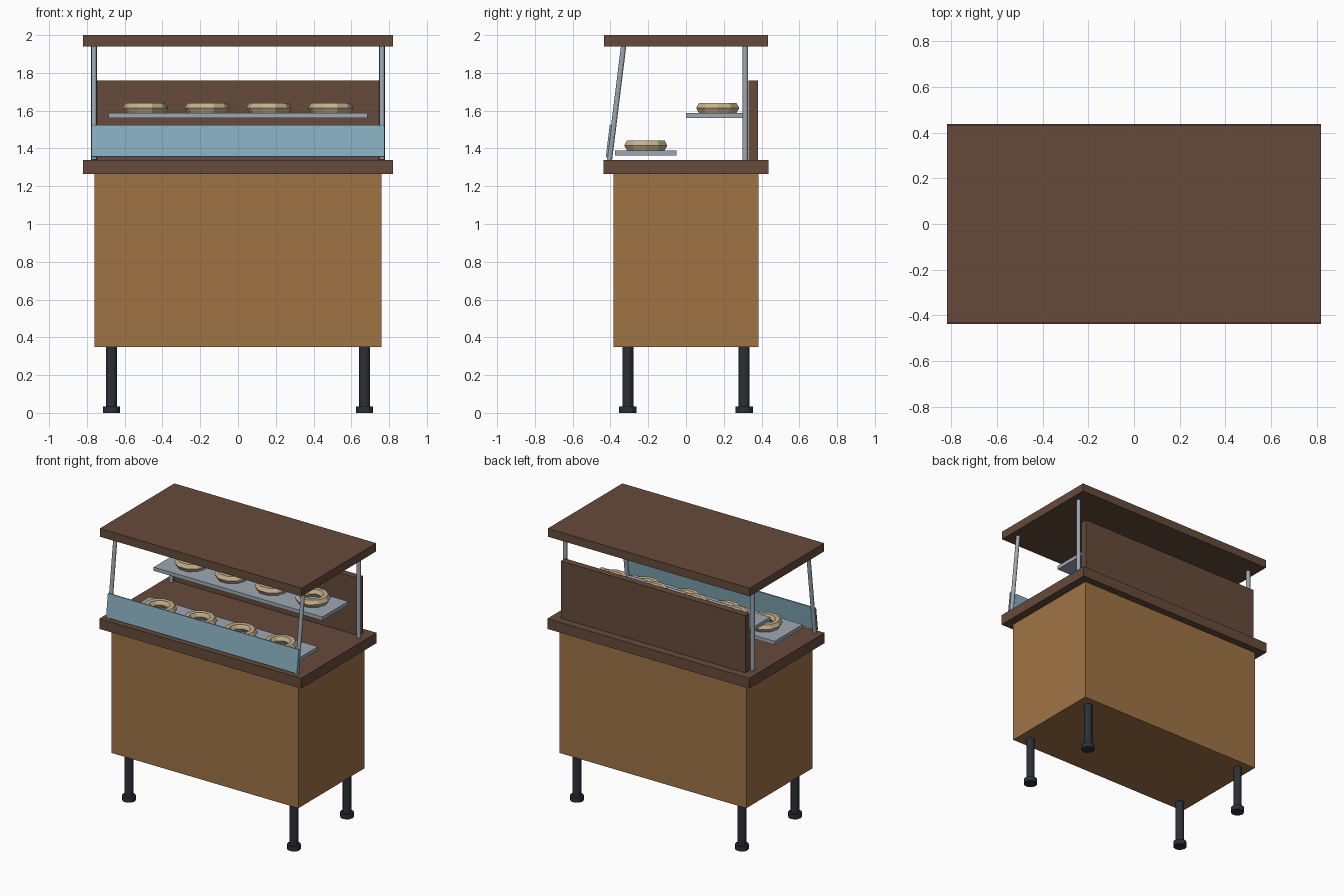
import bpy
from math import pi
from mathutils import Vector

old = bpy.data.objects.get("Cube")
if old:
    bpy.data.objects.remove(old, do_unlink=True)


def material(name, rgb):
    m = bpy.data.materials.new(name)
    m.use_nodes = True
    colour = (*[(c / 255) ** 2.2 for c in rgb], 1)
    m.diffuse_color = colour
    m.node_tree.nodes["Principled BSDF"].inputs["Base Color"].default_value = colour
    return m


WOOD = material("light wood", (158, 115, 71))
DARK_WOOD = material("dark wood", (102, 76, 61))
STEEL = material("steel", (156, 167, 177))
GLASS = material("blue glass", (134, 173, 190))
IRON = material("dark iron", (47, 52, 58))
PASTRY = material("pastry", (196, 175, 138))


def finish(name, mat):
    obj = bpy.context.object
    obj.name = name
    obj.data.materials.append(mat)
    return obj


def box(name, mat, x, y, z):
    """Box from its (low, high) limits on each axis."""
    bpy.ops.mesh.primitive_cube_add(size=1, location=[sum(r) / 2 for r in (x, y, z)])
    obj = finish(name, mat)
    obj.scale = [r[1] - r[0] for r in (x, y, z)]
    return obj


def rod(name, mat, start, end, radius, sides):
    a, b = Vector(start), Vector(end)
    bpy.ops.mesh.primitive_cylinder_add(vertices=sides, radius=radius,
                                        depth=(b - a).length, location=(a + b) / 2)
    obj = finish(name, mat)
    obj.rotation_euler = (b - a).to_track_quat('Z', 'Y').to_euler()
    return obj


# Cabinet, counter, roof and back board
box("cabinet", WOOD, (-.76, .76), (-.385, .385), (.35, 1.265))
box("counter", DARK_WOOD, (-.82, .82), (-.438, .438), (1.265, 1.34))
box("roof", DARK_WOOD, (-.82, .82), (-.433, .433), (1.94, 2))
box("back_board", DARK_WOOD, (-.75, .75), (.332, .382), (1.34, 1.76))

# Legs with feet, and roof posts
for side, sx in (("left", 1), ("right", -1)):
    for end, sy in (("front", -1), ("back", 1)):
        x, y = .67 * sx, .308 * sy
        rod(f"{end}_{side}_leg", IRON, (x, y, .03), (x, y, .35), .029, 12)
        rod(f"{end}_{side}_foot", IRON, (x, y, 0), (x, y, .035), .046, 12)
    x = .762 * sx
    rod(f"front_{side}_post", STEEL, (x, -.405, 1.34), (x, -.33, 1.945), .014, 12)
    rod(f"back_{side}_post", STEEL, (x, .314, 1.34), (x, .314, 1.945), .015, 12)

# Tilted sneeze guard
guard = box("glass_guard", GLASS, (-.775, .775), (-.414, -.404), (1.355, 1.525))
guard.rotation_euler.x = -.124

# Two shelves, each with a row of rings
for level, y, width, z in (("upper", .15, .3, 1.56), ("lower", -.213, .325, 1.362)):
    box(f"{level}_shelf", STEEL, (-.685, .685), (y - width / 2, y + width / 2), (z, z + .027))
    for i in range(4):
        bpy.ops.mesh.primitive_torus_add(
            major_segments=10, minor_segments=6, major_radius=.089, minor_radius=.031,
            location=(.327 * (i - 1.5), y + (.018 if level == "upper" else 0), z + .054))
        finish(f"{level}_pastry_{i + 1}", PASTRY)
